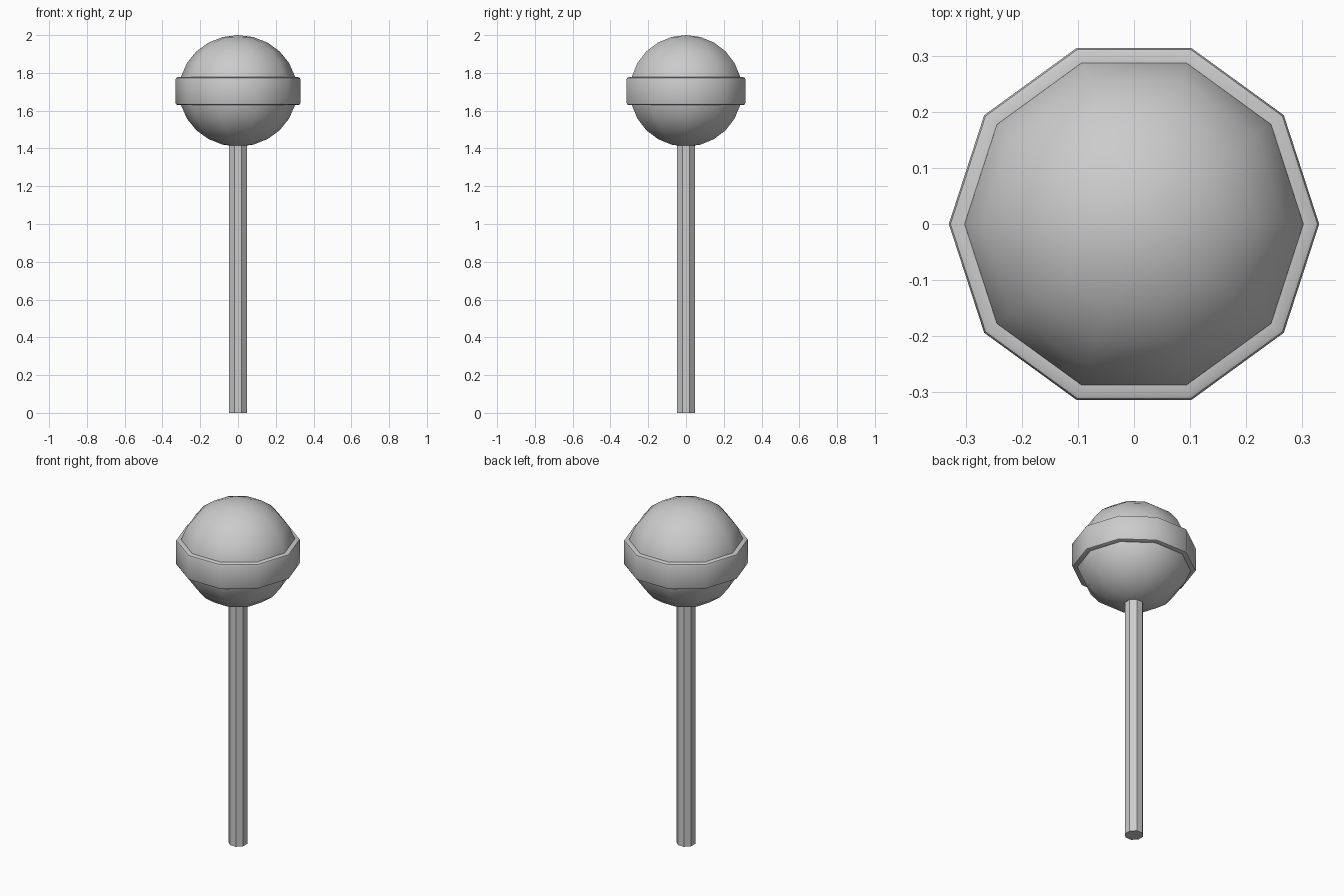
import bpy, bmesh
from math import pi, sin, cos, radians

if "Cube" in bpy.data.objects:
    bpy.data.objects.remove(bpy.data.objects["Cube"])


def lathe(name, profile, sides, offset=0.0, closed=False):
    """Spin (radius, z) points about z; zero radius makes a pole."""
    bm = bmesh.new()
    rings = []
    for r, z in profile:
        if r < 1e-6:
            rings.append([bm.verts.new((0, 0, z))] * sides)
        else:
            rings.append([bm.verts.new((r * cos(2 * pi * i / sides + offset),
                                        r * sin(2 * pi * i / sides + offset), z))
                          for i in range(sides)])
    pairs = list(zip(rings, rings[1:]))
    if closed:
        pairs.append((rings[-1], rings[0]))
    for a, b in pairs:
        for i in range(sides):
            j = (i + 1) % sides
            corners = list(dict.fromkeys((a[i], a[j], b[j], b[i])))
            bm.faces.new(corners)
    bmesh.ops.recalc_face_normals(bm, faces=bm.faces)
    mesh = bpy.data.meshes.new(name)
    bm.to_mesh(mesh)
    bm.free()
    obj = bpy.data.objects.new(name, mesh)
    bpy.context.collection.objects.link(obj)
    bpy.ops.object.select_all(action='DESELECT')
    obj.select_set(True)
    bpy.context.view_layer.objects.active = obj
    bpy.ops.object.shade_smooth_by_angle(angle=radians(40))
    return obj


# round candy head
centre, rows = 1.705, 12
ball = [(0.312 * sin(pi * k / rows), centre - 0.295 * cos(pi * k / rows))
        for k in range(rows + 1)]
lathe("candy_ball", ball, 10)

# raised band with softened rims
lathe("candy_band", [(0.295, 1.63), (0.321, 1.63), (0.327, 1.633), (0.33, 1.64),
                     (0.33, 1.767), (0.327, 1.774), (0.321, 1.777), (0.295, 1.777)],
      10, closed=True)

# stick, ending just inside the ball
lathe("stick", [(0, 0), (0.051, 0), (0.051, 1.44), (0, 1.44)], 8, pi / 8)
